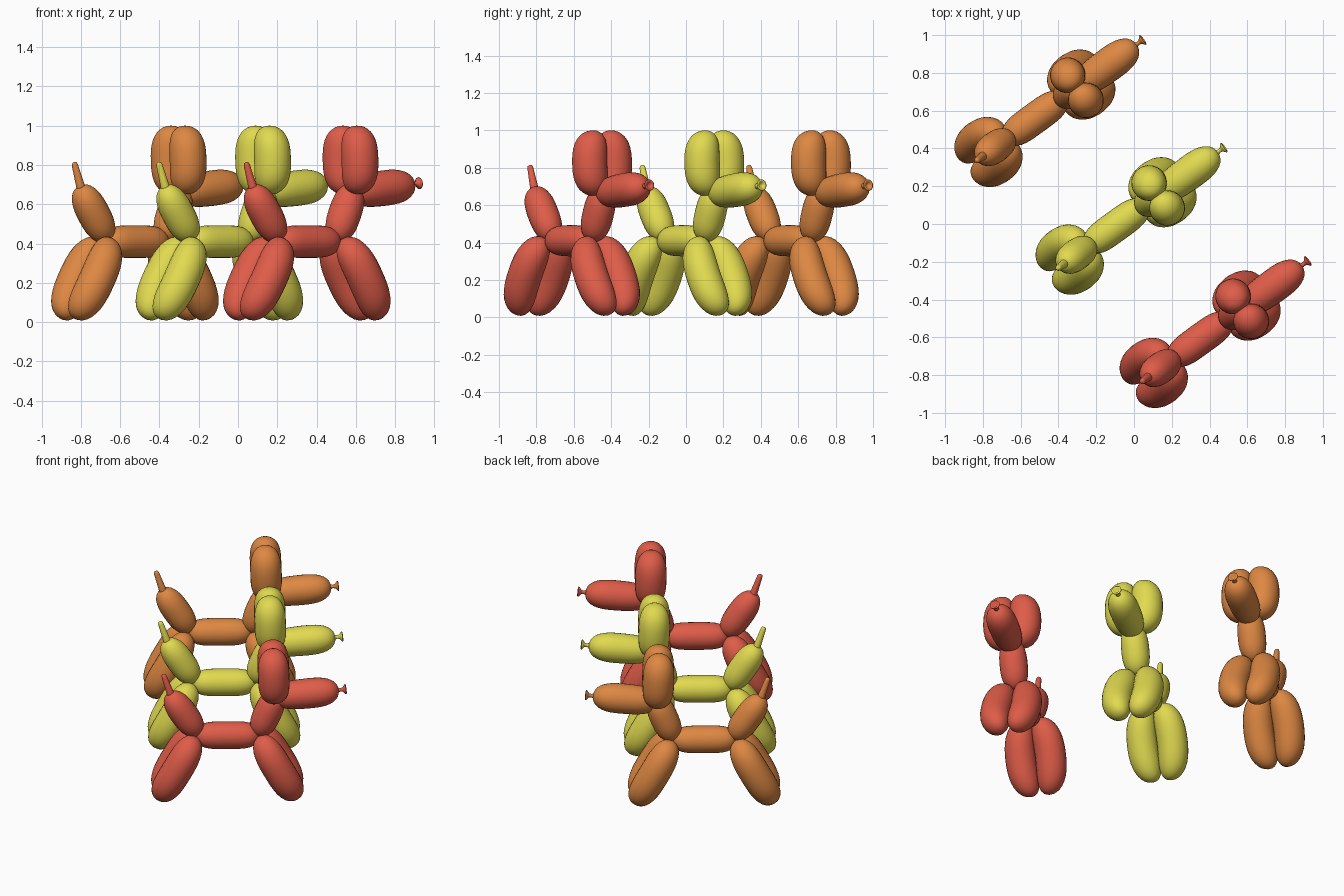
import bpy, bmesh, math
from mathutils import Vector, Matrix

if "Cube" in bpy.data.objects:
    bpy.data.objects.remove(bpy.data.objects["Cube"])

SEG, RINGS = 24, 20


def finish(bm, name, mat, frame):
    bmesh.ops.recalc_face_normals(bm, faces=bm.faces)
    for f in bm.faces:
        f.smooth = True
    mesh = bpy.data.meshes.new(name)
    bm.to_mesh(mesh)
    bm.free()
    mesh.materials.append(mat)
    obj = bpy.data.objects.new(name, mesh)
    obj.matrix_world = frame
    bpy.context.collection.objects.link(obj)


def loft(stations, axis):
    """Skin circles (centre, radius) set square to the axis; zero radius makes a tip."""
    bm = bmesh.new()
    n1 = Vector((0, 1, 0))
    n1 = (n1 - axis * n1.dot(axis)).normalized()
    n2 = axis.cross(n1)
    prev = None
    for c, r in stations:
        if r < 1e-5:
            ring = [bm.verts.new(c)]
        else:
            ring = [bm.verts.new(c + r * (math.cos(a) * n1 + math.sin(a) * n2))
                    for a in (2 * math.pi * i / SEG for i in range(SEG))]
        if prev:
            for i in range(SEG):
                j = (i + 1) % SEG
                if len(prev) == 1:
                    bm.faces.new((prev[0], ring[i], ring[j]))
                elif len(ring) == 1:
                    bm.faces.new((prev[i], prev[j], ring[0]))
                else:
                    bm.faces.new((prev[i], prev[j], ring[j], ring[i]))
        prev = ring
    return bm


def balloon(name, p0, p1, r, mat, frame, bow=0.0, power=2.7, taper=0.0):
    """Inflated segment from tip p0 to tip p1, bowed sideways at the middle."""
    p0, p1 = Vector(p0), Vector(p1)
    st = []
    for i in range(RINGS + 1):
        t = -math.cos(math.pi * i / RINGS)
        c = p0.lerp(p1, (t + 1) / 2) + Vector((0, bow * (1 - t * t), 0))
        k = max(0.0, 1 - abs(t) ** power) ** (1 / 2.2)
        st.append((c, r * k * (1 + taper * t)))
    finish(loft(st, (p1 - p0).normalized()), name, mat, frame)


def tube(name, p0, p1, profile, mat, frame):
    """Turned shape: profile lists (fraction along, radius)."""
    p0, p1 = Vector(p0), Vector(p1)
    finish(loft([(p0.lerp(p1, t), r) for t, r in profile],
                (p1 - p0).normalized()), name, mat, frame)


def balloon_dog(label, colour, x, y):
    mat = bpy.data.materials.new(label)
    mat.diffuse_color = (*colour, 1)
    mat.use_nodes = True
    mat.node_tree.nodes["Principled BSDF"].inputs["Base Color"].default_value = mat.diffuse_color
    frame = Matrix.Translation((x, y, 0)) @ Matrix.Rotation(math.radians(36), 4, 'Z')

    def part(name, *args, **kw):
        balloon(f"{label}_{name}", *args, mat, frame, **kw)

    # Single segments: trunk, neck, snout, tail
    part("body", (-0.17, 0, 0.41), (0.22, 0, 0.41), 0.083, power=4)
    part("neck", (0.205, 0, 0.41), (0.325, 0, 0.70), 0.084)
    part("snout", (0.29, 0, 0.66), (0.69, 0, 0.70), 0.090, power=3, taper=0.04)
    part("tail_balloon", (-0.145, 0, 0.415), (-0.325, 0, 0.69), 0.083)

    # Paired segments: legs and ears
    for side, s in (("left", 1), ("right", -1)):
        part(f"hind_leg_{side}", (-0.165, s * 0.06, 0.425), (-0.392, s * 0.06, 0.018),
             0.092, bow=s * 0.032, power=3.4)
        part(f"front_leg_{side}", (0.215, s * 0.06, 0.425), (0.442, s * 0.06, 0.018),
             0.092, bow=s * 0.032, power=3.4)
        part(f"ear_{side}", (0.305, s * 0.06, 0.65), (0.295, s * 0.06, 1.0),
             0.094, bow=s * 0.022, power=3.2)

    # Uninflated tail tip and tied knot
    tube(f"{label}_tail_tip", (-0.305, 0, 0.655), (-0.358, 0, 0.815),
         [(0, 0), (0, 0.03), (0.25, 0.022), (0.9, 0.016), (0.97, 0.012), (1, 0)],
         mat, frame)
    tube(f"{label}_knot", (0.675, 0, 0.70), (0.735, 0, 0.708),
         [(0, 0), (0, 0.02), (0.4, 0.010), (0.65, 0.013), (0.8, 0.024), (0.88, 0.03),
          (0.97, 0.03), (1, 0.024), (0.93, 0.017), (0.75, 0.008), (0.72, 0)],
         mat, frame)


balloon_dog("orange", (0.73, 0.245, 0.055), -0.545, 0.545)
balloon_dog("yellow", (0.75, 0.70, 0.08), -0.115, -0.025)
balloon_dog("red", (0.74, 0.108, 0.066), 0.33, -0.625)
